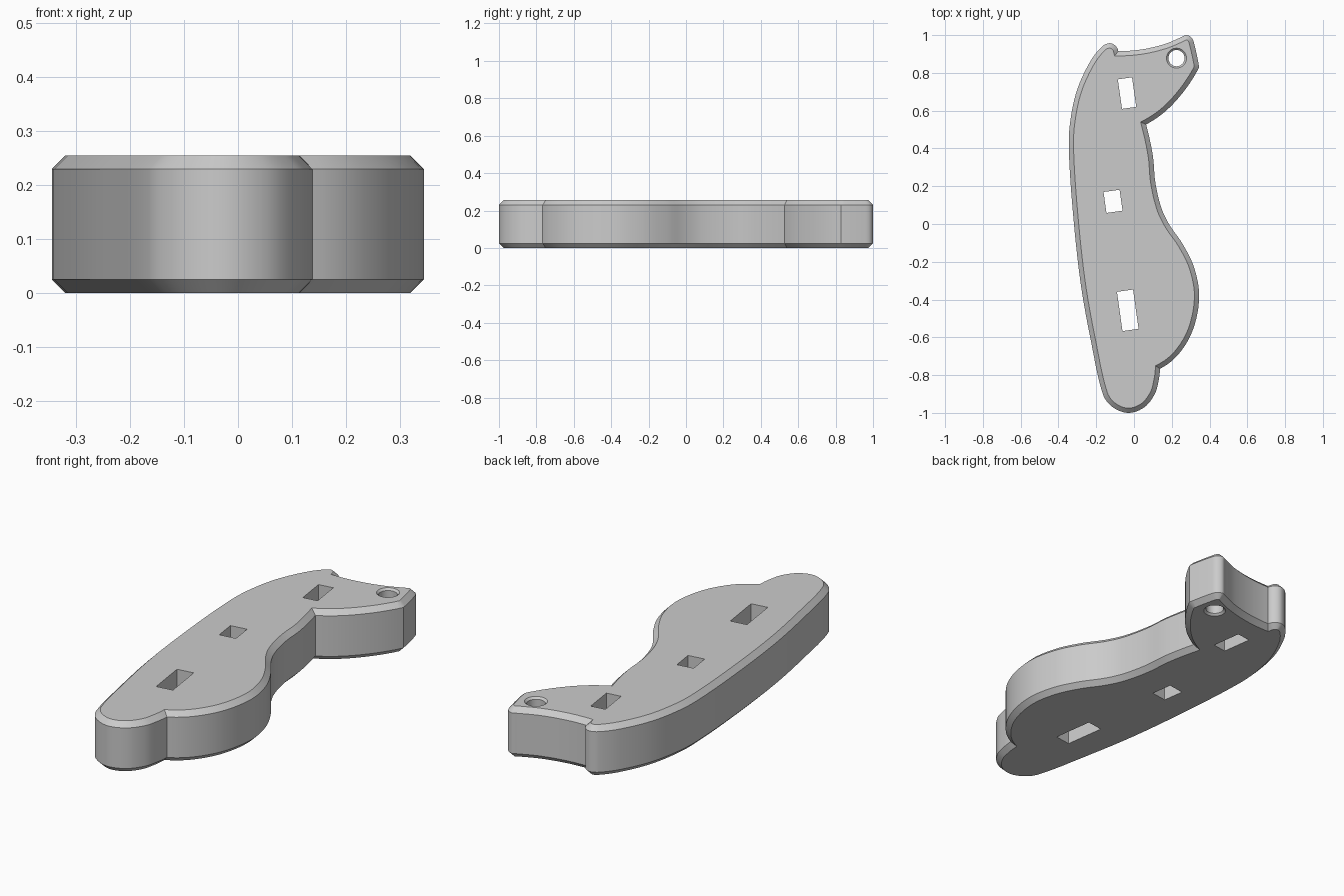
import bpy, bmesh
from math import radians, cos, sin, pi
from mathutils import Vector, Matrix
from mathutils.geometry import interpolate_bezier

if "Cube" in bpy.data.objects:
    bpy.data.objects.remove(bpy.data.objects["Cube"])

HEIGHT, CHAMFER, SINK = 0.255, 0.025, 0.01

# Outline as smooth runs that meet at sharp corners, counterclockwise
RUNS = [
    # lower bulge and waist
    [(0.138, -0.766), (0.235, -0.69), (0.312, -0.56), (0.345, -0.385),
     (0.318, -0.23), (0.257, -0.105), (0.188, -0.005), (0.145, 0.085),
     (0.113, 0.22), (0.1, 0.36), (0.064, 0.527)],
    # underside of the upper arm
    [(0.064, 0.527), (0.17, 0.6), (0.27, 0.71), (0.345, 0.83)],
    # arm tip and hollow top edge
    [(0.345, 0.83), (0.317, 0.96), (0.303, 0.988), (0.276, 1.0), (0.248, 0.988),
     (0.16, 0.952), (0.04, 0.924), (-0.083, 0.915)],
    # small nub, long back edge and rounded foot
    [(-0.083, 0.915), (-0.1, 0.945), (-0.132, 0.957), (-0.172, 0.937),
     (-0.235, 0.855), (-0.303, 0.705), (-0.338, 0.54), (-0.345, 0.4),
     (-0.325, 0.08), (-0.283, -0.31), (-0.225, -0.635), (-0.165, -0.9),
     (-0.115, -0.968), (-0.03, -1.0), (0.055, -0.97), (0.11, -0.9),
     (0.13, -0.83), (0.138, -0.766)],
]


def smooth_run(points, steps=7):
    p = [Vector(q) for q in points]
    n = len(p)
    tangent = [(p[min(i + 1, n - 1)] - p[max(i - 1, 0)]).normalized() for i in range(n)]
    # mirror the inner tangent about the chord at both ends
    for end, inner in ((0, 1), (n - 1, n - 2)):
        chord = tangent[end]
        tangent[end] = (2 * chord.dot(tangent[inner]) * chord - tangent[inner]).normalized()
    out = []
    for i in range(n - 1):
        reach = (p[i + 1] - p[i]).length / 3
        out += interpolate_bezier(p[i], p[i] + tangent[i] * reach,
                                  p[i + 1] - tangent[i + 1] * reach, p[i + 1], steps)[:-1]
    return [Vector(q[:2]) for q in out]


def inset(loop, distance):
    result = []
    for i, p in enumerate(loop):
        a = (p - loop[i - 1]).normalized()
        b = (loop[(i + 1) % len(loop)] - p).normalized()
        na, nb = Vector((-a.y, a.x)), Vector((-b.y, b.x))
        miter = (na + nb).normalized()
        result.append(p + miter * distance / miter.dot(na))
    return result


def wall(bm, layers):
    """Open wall through (outline, height) layers; returns its bottom and top rings."""
    rings = [[bm.verts.new((p[0], p[1], z)) for p in loop] for loop, z in layers]
    for low, high in zip(rings, rings[1:]):
        for i in range(len(low)):
            j = (i + 1) % len(low)
            bm.faces.new((low[i], low[j], high[j], high[i]))
    return rings[0], rings[-1]


def circle(r, sides=32):
    return [(0.225 + r * cos(2 * pi * i / sides), 0.878 + r * sin(2 * pi * i / sides))
            for i in range(sides)]


# Chamfered outer wall
bm = bmesh.new()
outline = [p for run in RUNS for p in smooth_run(run)]
inner = inset(outline, CHAMFER)
walls = [wall(bm, [(inner, 0), (outline, CHAMFER),
                   (outline, HEIGHT - CHAMFER), (inner, HEIGHT)])]

# Three slots
for x, y, width, length in ((-0.037, 0.693, 0.076, 0.158),
                            (-0.111, 0.12, 0.086, 0.112),
                            (-0.033, -0.457, 0.086, 0.21)):
    turn = Matrix.Rotation(radians(8), 2)
    slot = [Vector((x, y)) + turn @ Vector((sx * width / 2, sy * length / 2))
            for sx, sy in ((-1, -1), (1, -1), (1, 1), (-1, 1))]
    walls.append(wall(bm, [(slot, 0), (slot, HEIGHT)]))

# Countersunk round hole
bore, rim = circle(0.043), circle(0.053)
walls.append(wall(bm, [(rim, 0), (bore, SINK), (bore, HEIGHT - SINK), (rim, HEIGHT)]))

# Flat bottom and top, filled around the holes
for rings in zip(*walls):
    edges = [bm.edges.get((ring[i - 1], ring[i])) for ring in rings for i in range(len(ring))]
    bmesh.ops.triangle_fill(bm, use_beauty=True, edges=edges, normal=(0, 0, 1))
bmesh.ops.recalc_face_normals(bm, faces=bm.faces)

mesh = bpy.data.meshes.new("handle_plate")
bm.to_mesh(mesh)
bm.free()
plate = bpy.data.objects.new("handle_plate", mesh)
bpy.context.collection.objects.link(plate)

# Material
grey = bpy.data.materials.new("plain grey")
grey.use_nodes = True
colour = (0.6, 0.6, 0.6, 1)
grey.diffuse_color = colour
grey.node_tree.nodes["Principled BSDF"].inputs["Base Color"].default_value = colour
mesh.materials.append(grey)

# Smooth walls with sharp rims
bpy.ops.object.select_all(action="DESELECT")
bpy.context.view_layer.objects.active = plate
plate.select_set(True)
bpy.ops.object.shade_smooth_by_angle(angle=radians(30))
